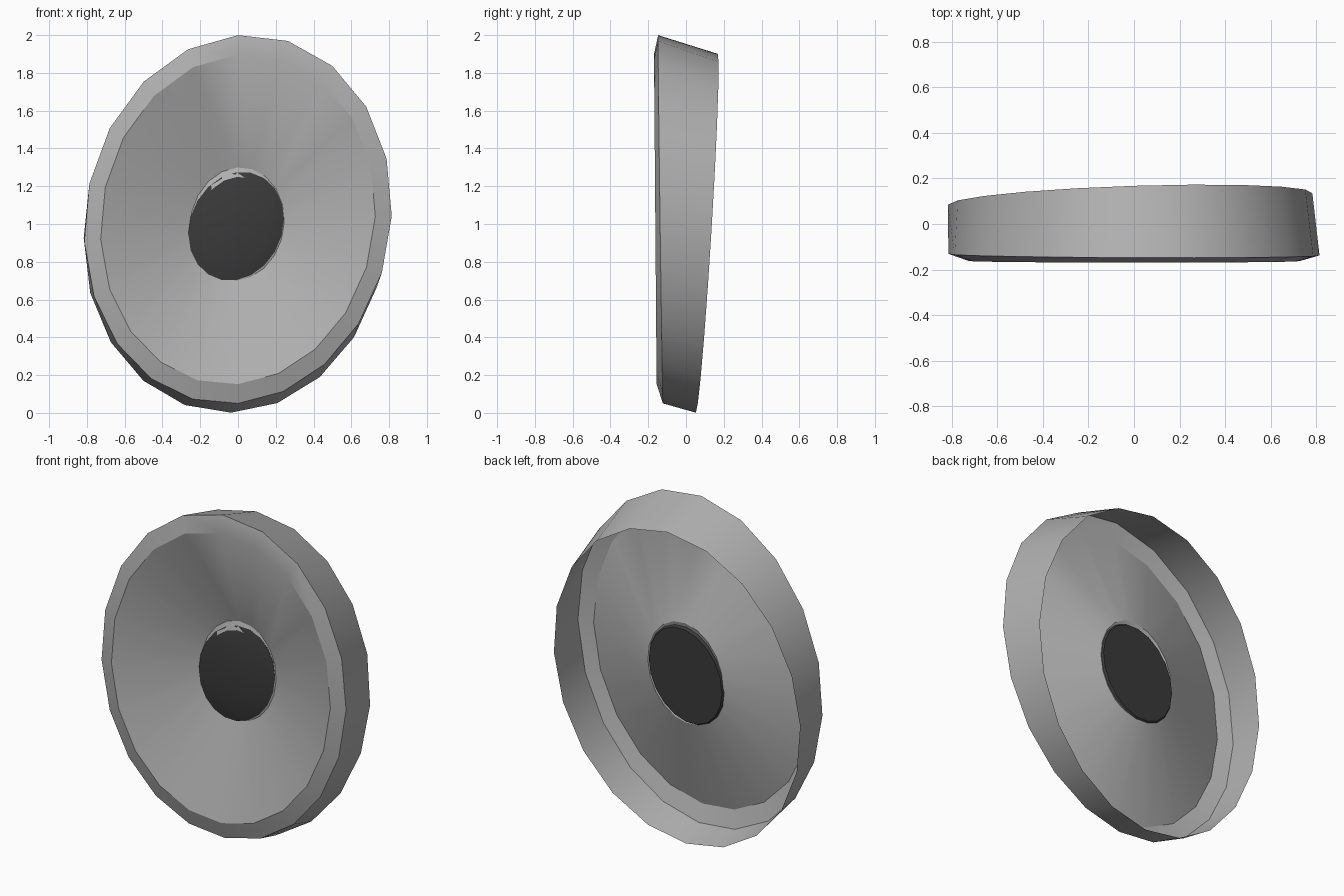
import bpy, bmesh, math

if "Cube" in bpy.data.objects:
    bpy.data.objects.remove(bpy.data.objects["Cube"])

SIDES = 20


def material(name, value):
    m = bpy.data.materials.new(name)
    m.diffuse_color = (value, value, value, 1)
    m.use_nodes = True
    m.node_tree.nodes["Principled BSDF"].inputs["Base Color"].default_value = m.diffuse_color
    return m


grey = material("mid grey", 0.44)
dark = material("dark grey", 0.042)


def ring(cx, cz, rx, rz, y, tilt_z=0.0, tilt_x=0.0, skew=0.0, warp=0.0, turn=0.0):
    """Oval ring of points facing the front, on a slightly tilted plane."""
    pts = []
    for i in range(SIDES):
        t = 2 * math.pi * i / SIDES
        t += math.radians(turn + warp * math.sin(t))
        x = rx * math.sin(t)
        z = rz * math.cos(t - math.radians(skew))
        pts.append((cx + x, y + tilt_z * z + tilt_x * x, cz + z))
    return pts


def loft(name, rings, mat, cap_start=False, cap_end=False, angle=30):
    """Skin a list of rings, with optional end caps."""
    bm = bmesh.new()
    loops = [[bm.verts.new(p) for p in r] for r in rings]
    for a, b in zip(loops, loops[1:]):
        n = len(a)
        for i in range(n):
            j = (i + 1) % n
            bm.faces.new((a[i], a[j], b[j], b[i]))
    if cap_start:
        bm.faces.new(loops[0])
    if cap_end:
        bm.faces.new(loops[-1])
    bmesh.ops.recalc_face_normals(bm, faces=bm.faces[:])
    me = bpy.data.meshes.new(name)
    bm.to_mesh(me)
    bm.free()
    me.materials.append(mat)
    ob = bpy.data.objects.new(name, me)
    bpy.context.collection.objects.link(ob)
    bpy.ops.object.select_all(action='DESELECT')
    ob.select_set(True)
    bpy.context.view_layer.objects.active = ob
    bpy.ops.object.shade_smooth_by_angle(angle=math.radians(angle))
    return ob


# Open-backed shell: side wall, bevelled front lip, concave dish with a hole
loft("dish_shell", [
    ring(-0.017, 0.951, 0.80, 0.95, 0.11, 0.06, 0.03, skew=2.5, warp=0.5, turn=1.5),
    ring(0.0, 1.025, 0.815, 0.977, -0.135, -0.013, -0.003, skew=4, warp=3),
    ring(0.0, 1.025, 0.728, 0.875, -0.1625, -0.008, 0.0, skew=4, warp=3),
    ring(-0.005, 1.0, 0.25, 0.30, 0.012, 0.01, 0.0, skew=4, warp=2),
], grey)

# Narrow collar rising forward from the edge of the hole
loft("hub_collar", [
    ring(-0.005, 1.0, 0.25, 0.30, 0.012, 0.01, 0.0, skew=4, warp=2),
    ring(-0.005, 1.0, 0.21, 0.25, -0.003, 0.01, 0.0, skew=4, warp=2),
], grey)

# Dark flattened hub, seen from both sides
loft("hub", [
    ring(-0.010, 0.988, 0.18, 0.21, -0.016, 0.01, skew=8),
    ring(-0.010, 0.988, 0.253, 0.288, 0.004, 0.01, skew=8),
    ring(-0.010, 0.988, 0.243, 0.278, 0.020, 0.01, skew=8),
], dark, True, True)
